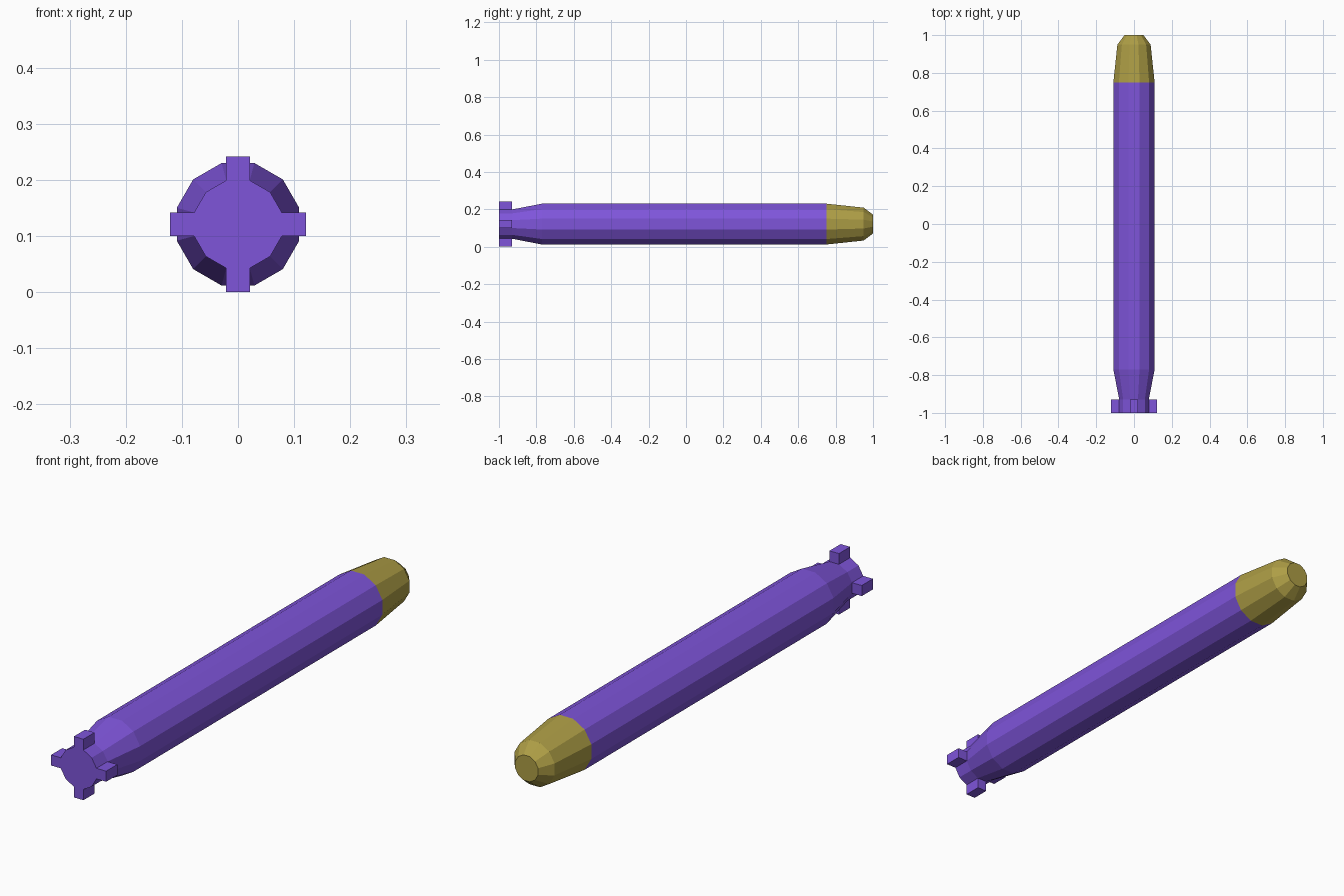
import bpy, bmesh, math
from mathutils import Vector

if "Cube" in bpy.data.objects:
    bpy.data.objects.remove(bpy.data.objects["Cube"])

SIDES = 12
AXIS_Z = 0.121


def material(name, rgb):
    m = bpy.data.materials.new(name)
    m.diffuse_color = (*rgb, 1)
    m.use_nodes = True
    m.node_tree.nodes["Principled BSDF"].inputs["Base Color"].default_value = m.diffuse_color
    return m


purple = material("purple", (0.21, 0.09, 0.70))
gold = material("gold", (0.42, 0.34, 0.06))


def loft(profile, cap_start, cap_end):
    """Skin twelve-sided rings along y; profile is a list of (y, radius)."""
    bm = bmesh.new()
    rings = []
    for y, r in profile:
        ring = []
        for i in range(SIDES):
            a = math.radians(15 + 30 * i)
            ring.append(bm.verts.new((r * math.cos(a), y, AXIS_Z + r * math.sin(a))))
        rings.append(ring)
    for a, b in zip(rings, rings[1:]):
        for i in range(SIDES):
            j = (i + 1) % SIDES
            bm.faces.new((a[i], b[i], b[j], a[j]))
    if cap_start:
        bm.faces.new(rings[0])
    if cap_end:
        bm.faces.new(rings[-1][::-1])
    bmesh.ops.recalc_face_normals(bm, faces=bm.faces[:])
    return bm


def finish(bm, name, mat):
    bm.normal_update()
    me = bpy.data.meshes.new(name)
    bm.to_mesh(me)
    bm.free()
    me.materials.append(mat)
    ob = bpy.data.objects.new(name, me)
    bpy.context.collection.objects.link(ob)


# Body: straight tube tapering to a narrow tail
body = loft([(-1, 0.081), (-0.93, 0.081), (-0.77, 0.113), (0.75, 0.113)], True, False)

# Tail fins: pull out the four tail facets that face along x and z
body.normal_update()
fins = []
for f in body.faces:
    n = f.normal
    if f.calc_center_median().y < -0.94 and max(abs(n.x), abs(n.z)) > 0.99:
        fins.append(f)
for f in bmesh.ops.extrude_discrete_faces(body, faces=fins)["faces"]:
    f.normal_update()
    offset = Vector(f.normal) * (0.121 - 0.081 * math.cos(math.radians(15)))
    bmesh.ops.translate(body, verts=f.verts[:], vec=offset)
finish(body, "body_with_tail_fins", purple)

# Nose: gold tapered tip with a bevelled flat end
finish(loft([(0.75, 0.113), (0.95, 0.091), (1, 0.052)], False, True), "nose_tip", gold)
